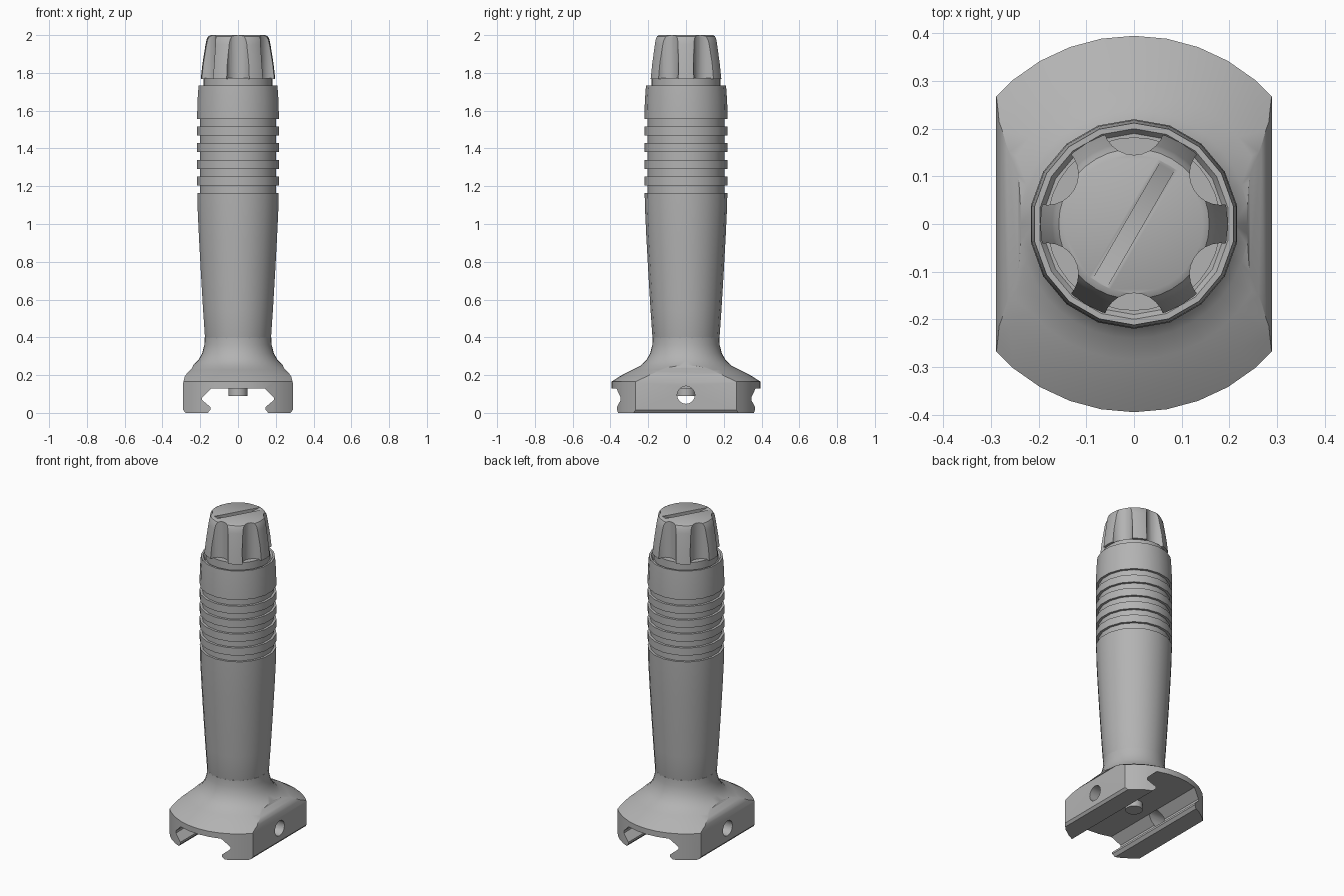
import bpy, bmesh
from math import pi, sin, cos, radians
from mathutils import Matrix

cube = bpy.data.objects.get("Cube")
if cube:
    bpy.data.objects.remove(cube, do_unlink=True)

grey = bpy.data.materials.new("plain grey")
grey.use_nodes = True
grey.diffuse_color = (0.45, 0.45, 0.45, 1)
grey.node_tree.nodes["Principled BSDF"].inputs["Base Color"].default_value = grey.diffuse_color


def make_object(name, bm):
    bmesh.ops.recalc_face_normals(bm, faces=bm.faces)
    mesh = bpy.data.meshes.new(name)
    bm.to_mesh(mesh)
    bm.free()
    mesh.materials.append(grey)
    obj = bpy.data.objects.new(name, mesh)
    bpy.context.collection.objects.link(obj)
    return obj


def lathe(name, profile, sides):
    """Closed solid turned around z, with a vertex on the y axis."""
    bm = bmesh.new()
    rings = []
    for r, z in profile:
        angles = [pi / 2 + 2 * pi * i / sides for i in range(sides)]
        rings.append([bm.verts.new((r * cos(a), r * sin(a), z)) for a in angles])
    for low, high in zip(rings, rings[1:]):
        for i in range(sides):
            j = (i + 1) % sides
            bm.faces.new((low[i], low[j], high[j], high[i]))
    bm.faces.new(rings[0])
    bm.faces.new(rings[-1])
    return make_object(name, bm)


def prism(name, half_outline, depth):
    """Mirrored x-z outline extruded along y."""
    outline = half_outline + [(-x, z) for x, z in reversed(half_outline)]
    bm = bmesh.new()
    face = bm.faces.new([bm.verts.new((x, -depth, z)) for x, z in outline])
    new = bmesh.ops.extrude_face_region(bm, geom=[face])["geom"]
    bmesh.ops.translate(bm, vec=(0, 2 * depth, 0),
                        verts=[v for v in new if isinstance(v, bmesh.types.BMVert)])
    return make_object(name, bm)


def cylinders(name, radius, length, places, sides):
    bm = bmesh.new()
    for place in places:
        bmesh.ops.create_cone(bm, cap_ends=True, segments=sides, radius1=radius,
                              radius2=radius, depth=length, matrix=place)
    return make_object(name, bm)


def activate(obj):
    bpy.ops.object.select_all(action="DESELECT")
    obj.select_set(True)
    bpy.context.view_layer.objects.active = obj


def cut(obj, cutter, operation="DIFFERENCE"):
    mod = obj.modifiers.new("cut", "BOOLEAN")
    mod.operation = operation
    mod.solver = "EXACT"
    mod.object = cutter
    activate(obj)
    bpy.ops.object.modifier_apply(modifier=mod.name)
    bpy.data.objects.remove(cutter, do_unlink=True)


# Flared foot, trimmed by the rail clamp outline
foot = lathe("rail_foot", [
    (0.395, 0), (0.395, 0.165), (0.34, 0.2), (0.285, 0.228), (0.24, 0.25),
    (0.21, 0.28), (0.19, 0.315), (0.178, 0.36), (0.177, 0.4)], 36)
clamp = prism("clamp_outline", [
    (0.14, 0.13), (0.19, 0.082), (0.19, 0.068), (0.145, 0.03), (0.145, 0.018),
    (0.16, -0.0), (0.278, 0), (0.29, 0.015), (0.29, 0.16), (0.283, 0.19),
    (0.267, 0.214), (0.243, 0.238), (0.23, 0.27), (0.23, 0.5)], 0.5)
cut(foot, clamp, "INTERSECT")

# Cross holes through both jaws
turn = Matrix.Rotation(pi / 2, 4, "Y")
holes = cylinders("cross_holes", 0.047, 0.2,
                  [Matrix.Translation((s * 0.24, 0, 0.095)) @ turn for s in (-1, 1)], 20)
cut(foot, holes)

# Locating pin in the channel
pin = cylinders("locating_pin", 0.05, 0.06, [Matrix.Translation((0, 0, 0.12))], 20)

# Handle with four raised rings between grooves
profile = [(0.165, 0.34), (0.177, 0.39), (0.188, 0.55), (0.2, 0.75),
           (0.21, 0.93), (0.217, 1.08), (0.219, 1.165)]
for k in range(5):
    z = 1.165 + k * 0.0875
    profile += [(0.205, z), (0.205, z + 0.04), (0.22, z + 0.04)]
    if k < 4:
        profile.append((0.22, z + 0.0875))
profile += [(0.218, 1.65), (0.212, 1.733), (0.2, 1.733), (0.19, 1.72), (0.18, 1.72)]
handle = lathe("handle", profile, 18)

# Neck under the cap
neck = lathe("cap_neck", [(0.182, 1.7), (0.182, 1.772)], 36)

# Fluted screw cap
cap = lathe("screw_cap", [(0.197, 1.768), (0.188, 1.85), (0.172, 1.95), (0.167, 1.975),
                          (0.158, 1.993), (0.145, 2.0)], 36)
flutes = cylinders("flutes", 0.065, 0.5, [
    Matrix.Rotation(radians(30 + 60 * k), 4, "Z") @ Matrix.Translation((0.21, 0, 1.9))
    for k in range(6)], 24)
cut(cap, flutes)

# Coin slot with a curved floor
slot = cylinders("coin_slot", 0.356, 0.034, [
    Matrix.Translation((0, 0, 2.326)) @ Matrix.Rotation(radians(60), 4, "Z")
    @ Matrix.Rotation(pi / 2, 4, "X")], 96)
cut(cap, slot)

for part in (foot, pin, handle, neck, cap):
    activate(part)
    bpy.ops.object.shade_smooth_by_angle(angle=radians(30))
